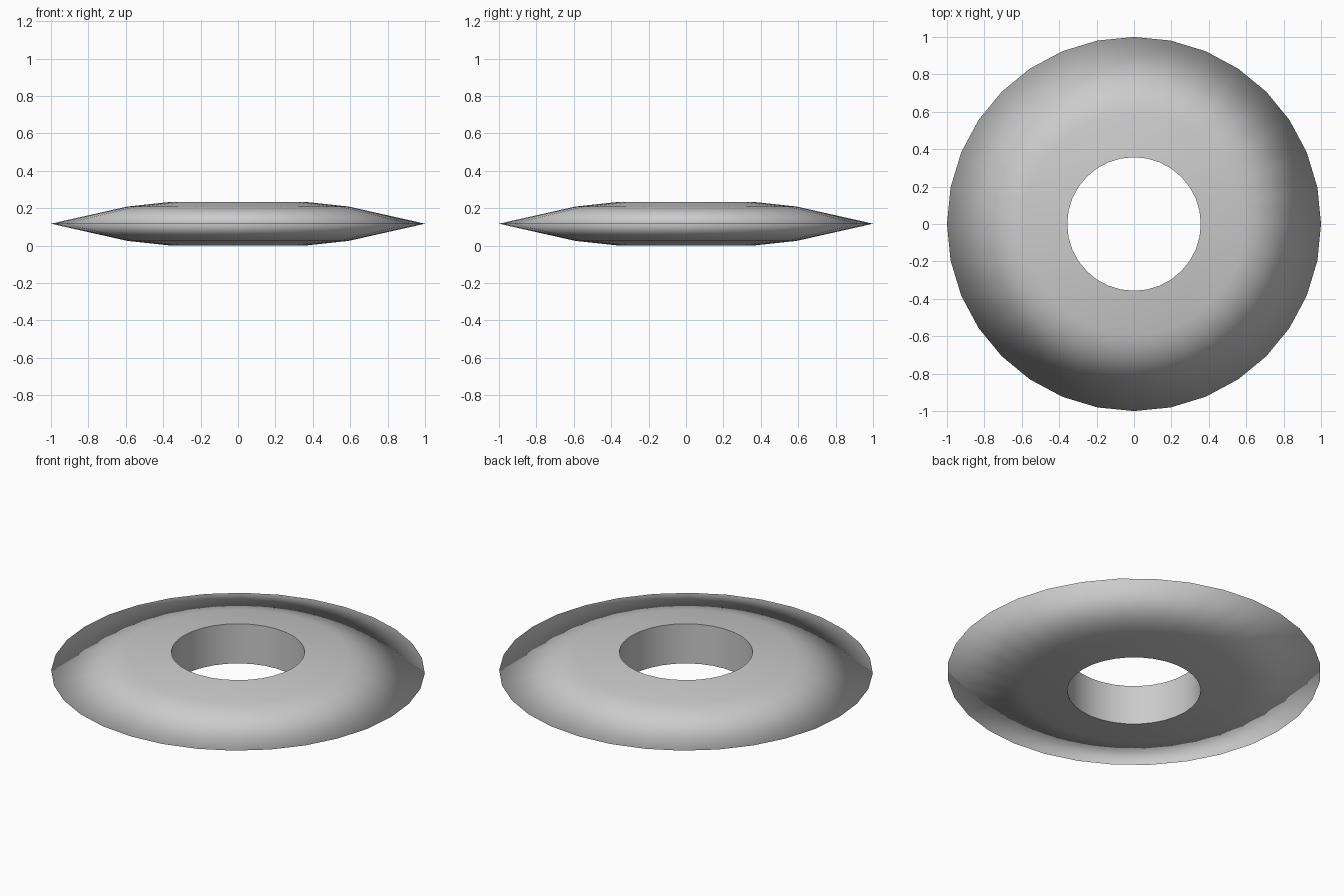
import bpy, bmesh, math

if "Cube" in bpy.data.objects:
    bpy.data.objects.remove(bpy.data.objects["Cube"])

SEGMENTS = 32
MID = 0.117
# Closed cross-section (radius, z): flat bore, gentle shoulder, thin outer rim
profile = [(0.357, MID - 0.117), (0.59, MID - 0.092), (1.0, MID),
           (0.59, MID + 0.092), (0.357, MID + 0.117)]

# Ring disc lathed around z
bm = bmesh.new()
rings = []
for i in range(SEGMENTS):
    a = 2 * math.pi * i / SEGMENTS
    rings.append([bm.verts.new((r * math.cos(a), r * math.sin(a), z)) for r, z in profile])
n = len(profile)
for i in range(SEGMENTS):
    a, b = rings[i], rings[(i + 1) % SEGMENTS]
    for j in range(n):
        k = (j + 1) % n
        bm.faces.new((a[j], b[j], b[k], a[k])).smooth = True
bmesh.ops.recalc_face_normals(bm, faces=bm.faces[:])

# Crisp edges where the bore meets the two sides; outer rim stays smooth
bore = {v for ring in rings for v in (ring[0], ring[-1])}
for e in bm.edges:
    v, w = e.verts
    if v in bore and w in bore and abs(v.co.z - w.co.z) < 1e-5:
        e.smooth = False

mesh = bpy.data.meshes.new("ring_disc")
bm.to_mesh(mesh)
bm.free()
bpy.context.collection.objects.link(bpy.data.objects.new("ring_disc", mesh))
